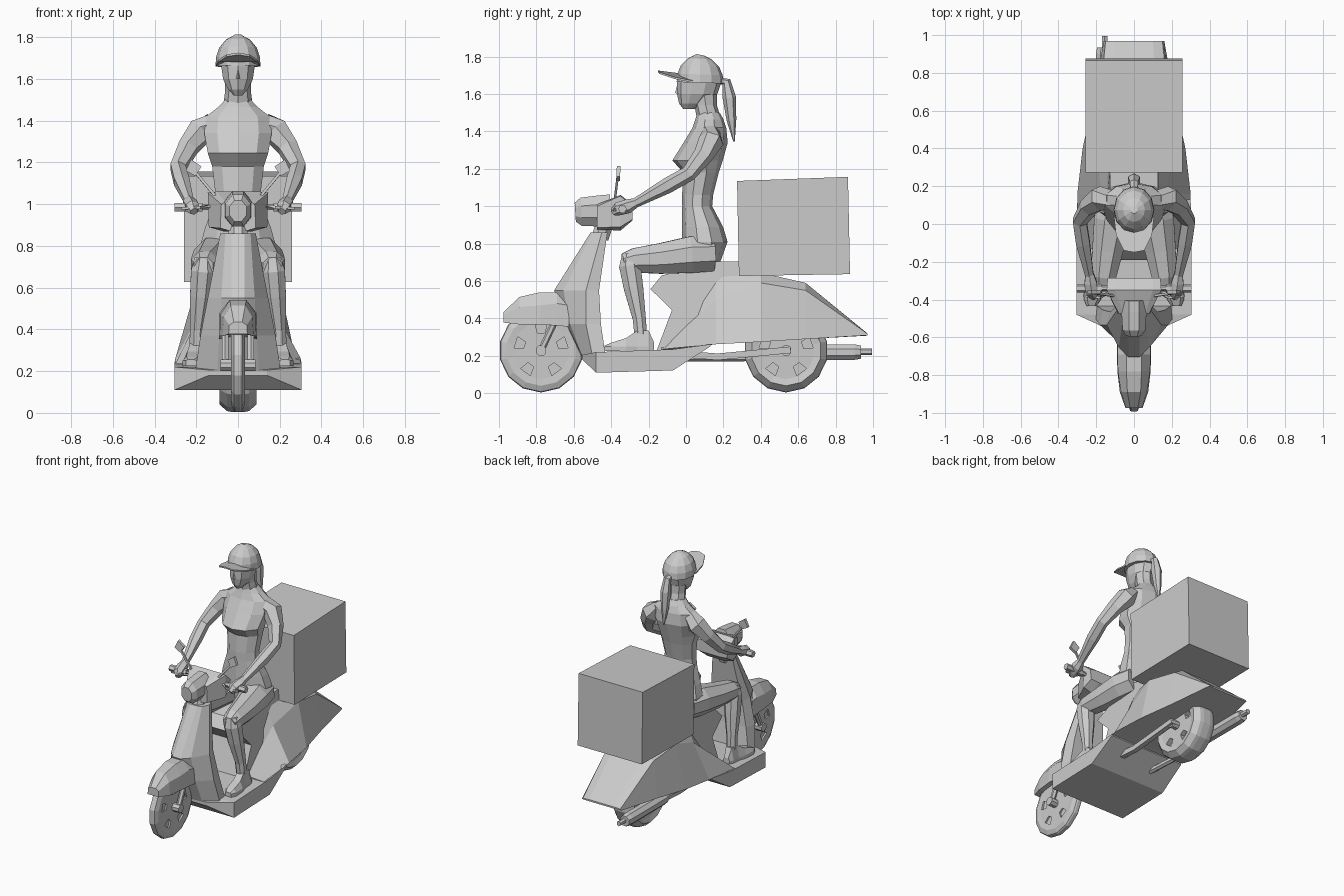
import bpy, bmesh
from math import sin, cos, pi, tau
from mathutils import Vector


def loft(name, rings):
    """Skin a list of equal-length closed rings, with capped ends."""
    bm = bmesh.new()
    rows = [[bm.verts.new(p) for p in r] for r in rings]
    n = len(rows[0])
    for a, b in zip(rows, rows[1:]):
        for i in range(n):
            j = (i + 1) % n
            bm.faces.new((a[i], a[j], b[j], b[i]))
    bm.faces.new(rows[0])
    bm.faces.new(rows[-1])
    bmesh.ops.remove_doubles(bm, verts=bm.verts, dist=0.0005)
    bmesh.ops.recalc_face_normals(bm, faces=bm.faces)
    me = bpy.data.meshes.new(name)
    bm.to_mesh(me)
    bm.free()
    ob = bpy.data.objects.new(name, me)
    bpy.context.collection.objects.link(ob)
    return ob


def mirrored(half):
    """Close a half outline of (x, v) pairs across x = 0."""
    return half + [(-x, v) for x, v in reversed(half)]


def loft_y(name, secs):
    return loft(name, [[(x, y, z) for x, z in mirrored(h)] for y, h in secs])


def loft_z(name, secs):
    return loft(name, [[(x, y, z) for x, y in mirrored(h)] for z, h in secs])


def ovals(name, secs, n=10, tilt=0):
    """Stacked ellipses: z, centre y, half width, half depth."""
    return loft(name, [[(rx * sin(tau * i / n), yc - ry * cos(tau * i / n), z + tilt * cos(tau * i / n))
                        for i in range(n)] for z, yc, rx, ry in secs])


def tube(name, pts, radii, n=6, flat=1.0):
    pts = [Vector(p) for p in pts]
    rings = []
    for k, p in enumerate(pts):
        t = (pts[min(k + 1, len(pts) - 1)] - pts[max(k - 1, 0)]).normalized()
        ref = Vector((1, 0, 0)) if abs(t.x) < 0.9 else Vector((0, 0, 1))
        v = t.cross(ref).normalized()
        u = v.cross(t)
        rings.append([p + radii[k] * (u * flat * cos(tau * (i + .5) / n) + v * sin(tau * (i + .5) / n))
                      for i in range(n)])
    return loft(name, rings)


def box(name, x0, x1, outline):
    """Side profile of (y, z) points extruded across x."""
    return loft(name, [[(x, y, z) for y, z in outline] for x in (x0, x1)])


def wheel(name, cy, w, n=14):
    """Solid domed disc wheel with five shallow slots cut in each face."""
    cz, R = 0.228, 0.224
    prof = [(-.9, .12), (-.9, .68), (-1, .84), (-.6, .98), (-.3, 1), (.3, 1), (.6, .98), (1, .84), (.9, .68), (.9, .12)]
    ob = loft(name, [[(a * w, cy + r * R * cos(tau * (i + .5) / n), cz + r * R * sin(tau * (i + .5) / n))
                      for i in range(n)] for a, r in prof])
    for k in range(5):
        a = pi / 2 + tau * k / 5
        c = [(cy + r * cos(a + d), cz + r * sin(a + d))
             for r, d in ((.095, -.2), (.145, -.22), (.145, .22), (.095, .2))]
        for x0, x1 in ((-.2, -.55 * w), (.55 * w, .2)):
            cut = box("slot_cutter", x0, x1, c)
            cut.hide_render = True
            m = ob.modifiers.new("slot", 'BOOLEAN')
            m.object, m.operation, m.solver = cut, 'DIFFERENCE', 'EXACT'
            bpy.context.view_layer.objects.active = ob
            bpy.ops.object.modifier_apply(modifier=m.name)
            bpy.data.objects.remove(cut)


# Wheels, axles and fork
wheel("front_wheel", -0.775, 0.033)
wheel("rear_wheel", 0.535, 0.088)
tube("front_axle", [(-.085, -.775, .228), (.085, -.775, .228)], [.03, .03], 8)
tube("rear_axle", [(-.13, .535, .228), (.13, .535, .228)], [.03, .03], 8)
for s, side in ((1, "right"), (-1, "left")):
    tube("fork_" + side, [(s * .062, -.775, .228), (s * .062, -.68, .43)], [.018, .018])

# Front fender
loft_y("front_fender", [
    (-.975, [(.02, .435), (.042, .42), (.045, .378), (.03, .378)]),
    (-.89, [(.035, .515), (.068, .46), (.075, .368), (.045, .375)]),
    (-.78, [(.04, .54), (.085, .47), (.088, .367), (.055, .39)]),
    (-.69, [(.04, .54), (.088, .48), (.09, .362), (.06, .39)]),
    (-.625, [(.03, .52), (.088, .47), (.09, .355), (.06, .36)])])

# Leg shield
loft_z("leg_shield", [
    (.86, [(.03, -.51), (.06, -.50), (.085, -.45), (.08, -.42)]),
    (.55, [(.03, -.705), (.08, -.655), (.145, -.535), (.125, -.465)]),
    (.37, [(.03, -.64), (.09, -.62), (.18, -.535), (.165, -.455)]),
    (.20, [(.03, -.56), (.10, -.555), (.205, -.50), (.20, -.43)])])

# Footboard
loft_y("footboard", [
    (-.555, [(.14, .205), (.14, .18)]),
    (-.48, [(.305, .22), (.305, .11)]),
    (-.07, [(.305, .235), (.305, .122)]),
    (.13, [(.30, .262), (.30, .25)])])

# Seat column and flared rear body
loft("seat_column", [[(x * (.8 if z > .6 else 1), y, z) for y, z in (
    (-.19, .557), (-.13, .63), (.155, .705), (.29, .705), (.45, .63), (.40, .3), (-.16, .22), (-.075, .445))]
    for x in (-.16, .16)])
loft_y("rear_body", [
    (-.13, [(.13, .25), (.15, .245), (.30, .235), (.10, .225)]),
    (.16, [(.12, .63), (.17, .50), (.30, .262), (.10, .262)]),
    (.40, [(.12, .645), (.205, .59), (.272, .275), (.10, .275)]),
    (.64, [(.12, .59), (.185, .55), (.22, .29), (.10, .29)]),
    (.97, [(.10, .32), (.15, .318), (.16, .31), (.10, .308)])])
tube("swing_arm", [(.13, -.1, .215), (.13, .17, .195), (.13, .56, .232)], [.025, .025, .025], 4)
tube("exhaust_pipe", [(-.13, -.05, .19), (-.15, .3, .19), (-.16, .5, .22)], [.02, .02, .03])
tube("muffler", [(-.16, .44, .22), (-.16, .50, .22), (-.16, .90, .22), (-.16, .935, .22)],
     [.025, .045, .045, .038], 8)
tube("muffler_tip", [(-.155, .90, .222), (-.155, .995, .222)], [.018, .018])

# Delivery box
box("cargo_box", -.258, .258, [(.273, 1.135), (.866, 1.157), (.877, .637), (.283, .627)])

# Steering head, lamp and handlebar
tube("steering_neck", [(0, -.46, .83), (0, -.43, .92)], [.05, .05], 8)
loft_y("handlebar_cover", [
    (-.475, [(.06, 1.01), (.08, 1.00), (.085, .885), (.05, .875)]),
    (-.35, [(.10, 1.06), (.145, 1.055), (.14, .89), (.07, .87)]),
    (-.285, [(.10, 1.01), (.14, 1.0), (.13, .93), (.07, .925)])])
tube("headlamp", [(0, -.40, .98), (0, -.46, .975), (0, -.56, .97), (0, -.592, .968)],
     [.09, .09, .082, .055], 8, .8)
tube("handlebar", [(-.26, -.34, .985), (.26, -.34, .985)], [.015, .015])
for s, side in ((1, "right"), (-1, "left")):
    tube("grip_" + side, [(s * .17, -.34, .985), (s * .305, -.34, .985)], [.023, .023])
    tube("brake_lever_" + side, [(s * .13, -.36, .99), (s * .18, -.39, .985), (s * .27, -.38, .98)],
         [.01, .01, .008], 4)
    tube("mirror_stalk_" + side, [(s * .11, -.38, 1.04), (s * .21, -.365, 1.16)], [.009, .009], 4)
    loft("mirror_" + side, [[(s * x, y + .05 * (z - 1.17), z) for x, z in
                             ((.175, 1.18), (.225, 1.215), (.25, 1.16), (.205, 1.135))] for y in (-.372, -.352)])

# Rider torso and neck
ovals("torso", [
    (.64, .08, .13, .08), (.72, .09, .175, .10), (.81, .10, .188, .122), (.89, .088, .165, .11),
    (1.0, .06, .12, .08), (1.06, .062, .115, .083), (1.18, .08, .13, .095), (1.245, .062, .152, .135),
    (1.34, .105, .17, .118), (1.42, .125, .16, .09), (1.465, .125, .10, .075), (1.50, .12, .065, .06)])
ovals("neck", [(1.46, .125, .072, .065), (1.54, .105, .062, .06), (1.62, .095, .065, .07)], 8)

# Rider head, cap and ponytail
ovals("head", [(1.52, .015, .02, .03), (1.55, .035, .05, .072), (1.60, .06, .075, .108),
               (1.66, .07, .084, .118), (1.71, .075, .085, .117)], 10)
loft("nose", [[(-.012, -.04, 1.60), (.012, -.04, 1.60), (0, -.058, 1.605)],
              [(-.006, -.035, 1.655), (.006, -.035, 1.655), (0, -.046, 1.655)]])
ovals("cap_dome", [(1.66, .075, .108, .125), (1.705, .075, .105, .121), (1.75, .075, .09, .102),
                   (1.788, .075, .058, .064), (1.81, .075, .018, .02)], 12, .004)
loft("cap_brim", [[(x, y, z + dz) for x, y, z in (
    (-.106, .04, 1.66), (-.095, -.06, 1.68), (-.055, -.14, 1.707), (0, -.15, 1.716), (.055, -.14, 1.707),
    (.095, -.06, 1.68), (.106, .04, 1.66), (0, -.03, 1.70))] for dz in (0, .01)])
tube("ponytail", [(0, .17, 1.67), (0, .215, 1.665), (0, .232, 1.58), (0, .243, 1.46), (0, .257, 1.345)],
     [.02, .025, .036, .026, .004], 6)

# Rider arms and legs
for s, side in ((1, "right"), (-1, "left")):
    tube("arm_" + side, [(s * .12, .13, 1.395), (s * .18, .135, 1.35), (s * .24, .09, 1.27), (s * .287, .015, 1.175),
                         (s * .27, -.10, 1.11), (s * .235, -.275, 1.015)],
         [.05, .068, .053, .042, .042, .025])
    tube("hand_" + side, [(s * .235, -.265, 1.02), (s * .23, -.31, 1.0), (s * .22, -.365, .985), (s * .21, -.39, .965)],
         [.025, .038, .036, .02], 6)
    tube("thigh_" + side, [(s * .09, .14, .745), (s * .115, .02, .74), (s * .14, -.14, .72), (s * .16, -.28, .71),
                           (s * .165, -.335, .70)],
         [.10, .105, .088, .07, .05], 8)
    tube("shin_" + side, [(s * .165, -.30, .745), (s * .168, -.30, .68), (s * .178, -.28, .56), (s * .195, -.25, .40),
                          (s * .20, -.24, .29)],
         [.045, .062, .056, .038, .036], 8)
    # shoe: cross-sections from toe to heel
    loft("shoe_" + side, [[(s * (.205 + o) + dx, y, z) for dx, z in
                           ((-w, .225), (w, .225), (w, .25), (w * .6, t), (-w * .6, t), (-w, .25))]
                          for y, w, t, o in ((-.435, .025, .255, .02), (-.40, .045, .27, .015), (-.32, .047, .295, .01),
                                             (-.26, .04, .335, 0), (-.20, .038, .335, 0), (-.17, .028, .27, 0))])
